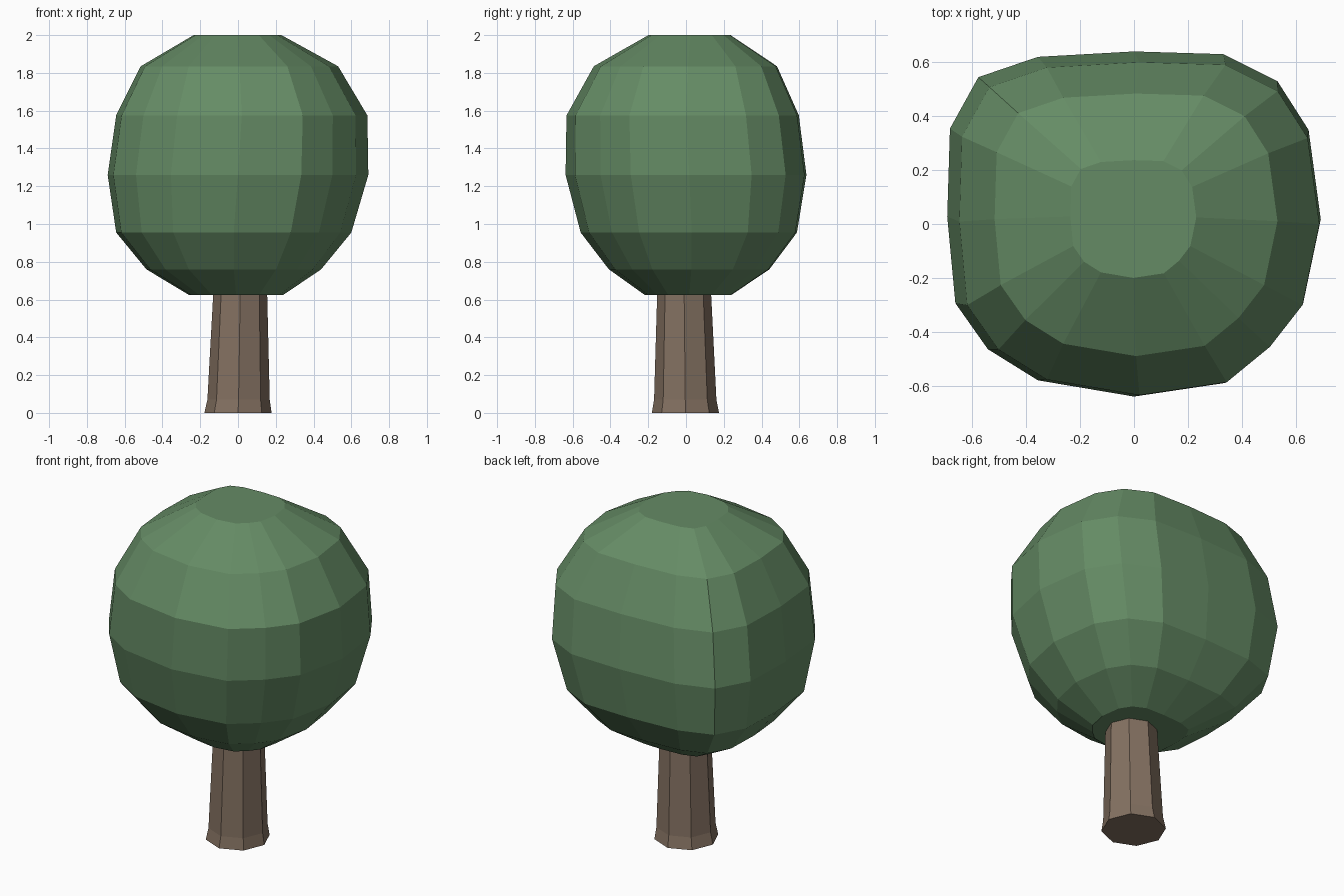
import bpy, bmesh, math

if "Cube" in bpy.data.objects:
    bpy.data.objects.remove(bpy.data.objects["Cube"])


def loft(name, rings, colour):
    """Skin a stack of equal-sized point rings and cap both ends."""
    bm = bmesh.new()
    loops = [[bm.verts.new(p) for p in ring] for ring in rings]
    n = len(loops[0])
    for a, b in zip(loops, loops[1:]):
        for i in range(n):
            j = (i + 1) % n
            bm.faces.new((a[i], a[j], b[j], b[i]))
    bm.faces.new(loops[0][::-1])
    bm.faces.new(loops[-1])
    bmesh.ops.recalc_face_normals(bm, faces=bm.faces)
    mesh = bpy.data.meshes.new(name)
    bm.to_mesh(mesh)
    bm.free()
    mat = bpy.data.materials.new(name + "_colour")
    mat.diffuse_color = (*colour, 1)
    mat.use_nodes = True
    mat.node_tree.nodes["Principled BSDF"].inputs["Base Color"].default_value = mat.diffuse_color
    mesh.materials.append(mat)
    obj = bpy.data.objects.new(name, mesh)
    bpy.context.collection.objects.link(obj)
    return obj


# Crown: one rounded-square outline, 16 sides, anticlockwise from +x
outline = [(0.69, 0.02), (0.645, 0.35), (0.53, 0.53), (0.33, 0.63),
           (0, 0.64), (-0.355, 0.62), (-0.575, 0.545), (-0.68, 0.355),
           (-0.69, 0.03), (-0.66, -0.29), (-0.54, -0.46), (-0.355, -0.575),
           (0, -0.635), (0.335, -0.585), (0.50, -0.45), (0.625, -0.29)]

# Height, then reach to left, right, front and back
levels = [(0.625, 0.26, 0.24, 0.22, 0.24),
          (0.76, 0.485, 0.44, 0.41, 0.44),
          (0.955, 0.645, 0.60, 0.56, 0.585),
          (1.26, 0.69, 0.69, 0.64, 0.635),
          (1.575, 0.645, 0.685, 0.635, 0.595),
          (1.835, 0.515, 0.53, 0.49, 0.48),
          (2.0, 0.235, 0.23, 0.20, 0.235)]


def crown_ring(z, left, right, front, back):
    cx, cy = (right - left) / 2, (back - front) / 2
    sx, sy = (left + right) / 1.38, (front + back) / 1.275
    return [(cx + x * sx, cy + y * sy, z) for x, y in outline]


loft("crown", [crown_ring(*lv) for lv in levels], (0.13, 0.26, 0.13))


# Trunk: leaning, tapered octagon with a flared foot
def trunk_ring(z, r, cx, cy):
    return [(cx + r * math.cos(i * math.pi / 4),
             cy + r * math.sin(i * math.pi / 4), z) for i in range(8)]


loft("trunk", [trunk_ring(0, 0.178, 0.0, -0.003),
               trunk_ring(0.07, 0.165, 0.003, -0.004),
               trunk_ring(0.65, 0.142, 0.012, -0.01)], (0.23, 0.165, 0.12))
